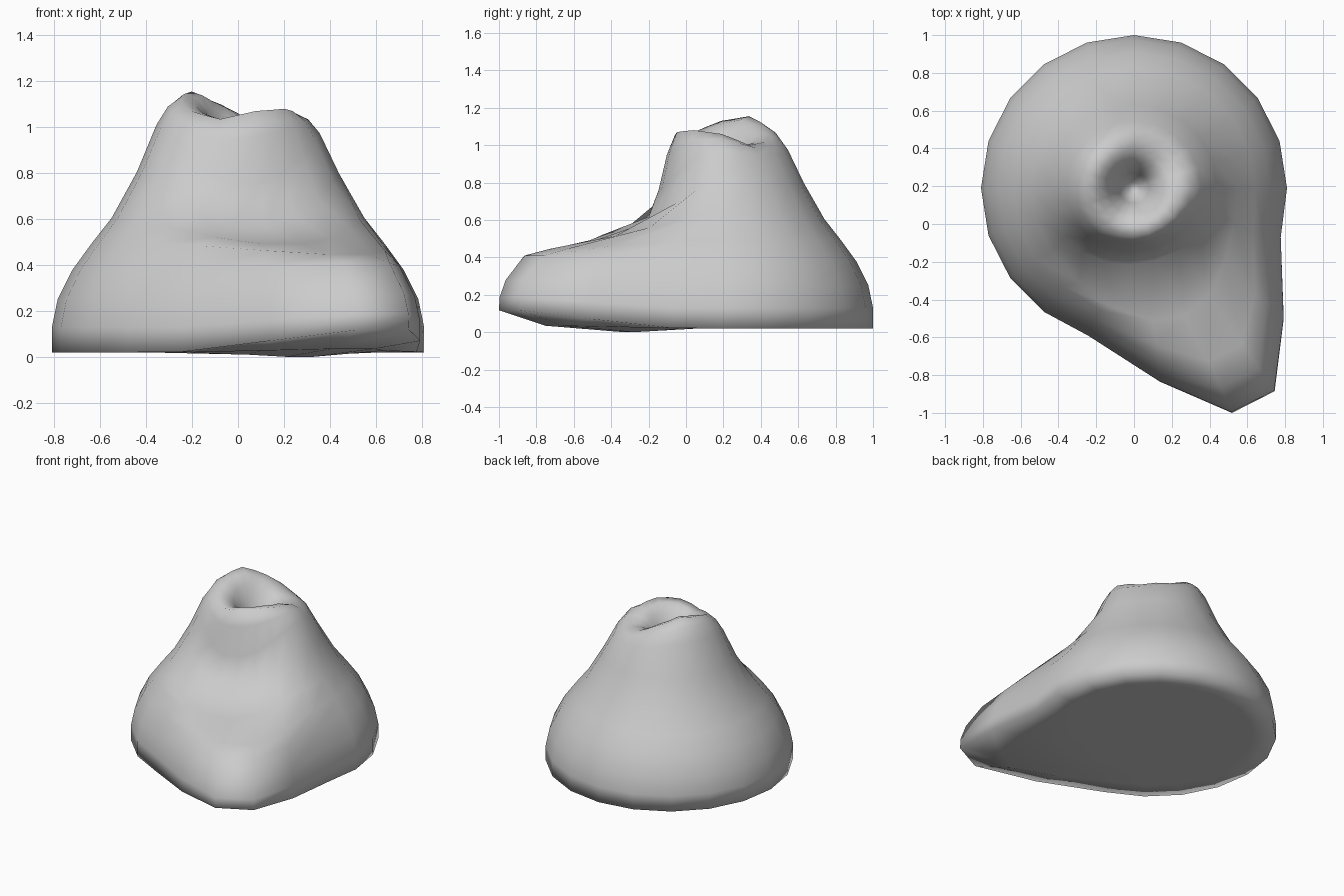
import bpy, bmesh, math

if "Cube" in bpy.data.objects:
    bpy.data.objects.remove(bpy.data.objects["Cube"])

SIDES = 20
CENTRE_Y = 0.19
PULL = (0.275, -0.43)      # direction of the front-right spur
SPUR, SHELF = -63, -80     # angles of the spur tip and of the shelf above it

# rim height change every 36 degrees, counter-clockwise from +x
RIM = [-0.02, -0.08, -0.06, 0.02, 0.075, 0.05, -0.01, -0.045, -0.01, 0.0]

# radius, height, pull, lift, angle, width, rim share
RINGS = [
    (0.42, 0.02, 0.30, -0.02, SPUR, 1.0, 0),     # underside
    (0.66, 0.02, 0.75, 0.015, SPUR, 1.0, 0),
    (0.81, 0.02, 1.00, 0.10, SPUR, 1.0, 0),      # foot wall
    (0.81, 0.13, 0.99, 0.06, SPUR, 1.0, 0),
    (0.785, 0.25, 0.97, 0.03, SPUR, 1.0, 0),
    (0.72, 0.38, 0.88, 0.03, SPUR, 1.0, 0),      # slope and shelf
    (0.64, 0.49, 0.73, -0.045, SPUR, 1.15, 0),
    (0.55, 0.605, 0.36, -0.115, SHELF, 1.5, 0),
    (0.44, 0.80, -0.08, -0.23, SHELF, 1.65, 0.1),
    (0.355, 0.985, -0.04, -0.22, SHELF, 1.65, 0.5),
    (0.305, 1.05, -0.03, -0.08, SHELF, 1.65, 0.8),
    (0.25, 1.08, 0, 0, SHELF, 1.0, 1.0),         # rim
    (0.19, 1.07, 0, 0, SHELF, 1.0, 0.9),
    (0.14, 1.03, 0, 0, SHELF, 1.0, 0.7),         # crater
    (0.08, 0.92, 0, 0, SHELF, 1.0, 0.2),
    (0.03, 0.74, 0, 0, SHELF, 1.0, 0),
]


def spur_weight(angle, middle, width):
    a = abs((angle - middle + 180) % 360 - 180)
    t = min(max((49 * width - a) / (49 * width - 5), 0), 1)
    return t * t * (3 - 2 * t)


def rim_height(angle):
    f = (angle % 360) / 36
    i = int(f)
    t = (f - i) ** 2 * (3 - 2 * (f - i))
    return RIM[i % 10] + (RIM[(i + 1) % 10] - RIM[i % 10]) * t


bm = bmesh.new()
loops = []
for radius, z, pull, lift, middle, width, rim in RINGS:
    loop = []
    for i in range(SIDES):
        angle = 360 * i / SIDES
        w = spur_weight(angle, middle, width)
        a = math.radians(angle)
        loop.append(bm.verts.new((
            radius * math.cos(a) + PULL[0] * pull * w,
            CENTRE_Y + radius * math.sin(a) + PULL[1] * pull * w,
            z + lift * w + rim * rim_height(angle))))
    loops.append(loop)

# skin between neighbouring rings
for low, high in zip(loops, loops[1:]):
    for i in range(SIDES):
        j = (i + 1) % SIDES
        bm.faces.new((low[i], low[j], high[j], high[i]))

# underside and crater floor
bm.faces.new(loops[0][::-1])
bm.faces.new(loops[-1])
bmesh.ops.recalc_face_normals(bm, faces=bm.faces)
for face in bm.faces:
    face.smooth = True

mesh = bpy.data.meshes.new("crater_mound")
bm.to_mesh(mesh)
bm.free()
mound = bpy.data.objects.new("crater_mound", mesh)
bpy.context.collection.objects.link(mound)
